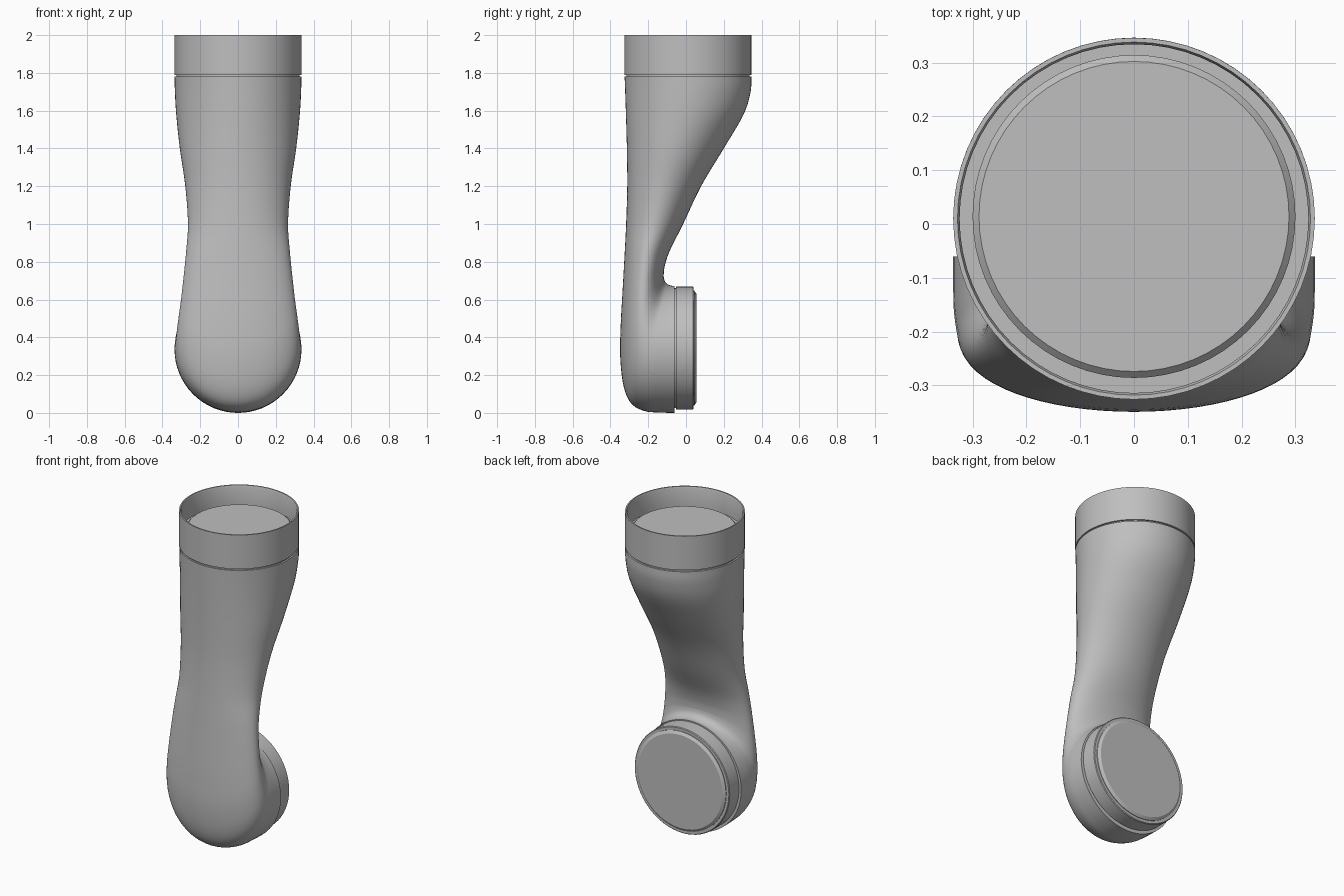
import bpy, bmesh, math
from mathutils import Vector, Matrix

cube = bpy.data.objects.get("Cube")
if cube:
    bpy.data.objects.remove(cube, do_unlink=True)

grey = bpy.data.materials.new("light grey")
grey.use_nodes = True
COLOUR = (0.52, 0.52, 0.52, 1)
grey.diffuse_color = COLOUR
grey.node_tree.nodes["Principled BSDF"].inputs["Base Color"].default_value = COLOUR

SIDES = 64


def finish(name, bm, angle):
    bmesh.ops.recalc_face_normals(bm, faces=bm.faces)
    mesh = bpy.data.meshes.new(name)
    bm.to_mesh(mesh)
    bm.free()
    mesh.materials.append(grey)
    obj = bpy.data.objects.new(name, mesh)
    bpy.context.collection.objects.link(obj)
    bpy.ops.object.select_all(action='DESELECT')
    obj.select_set(True)
    bpy.context.view_layer.objects.active = obj
    bpy.ops.object.shade_smooth_by_angle(angle=math.radians(angle))
    return obj


def loft(bm, rings):
    """Bridge rings of points and close both ends."""
    loops = [[bm.verts.new(p) for p in ring] for ring in rings]
    for a, b in zip(loops, loops[1:]):
        for i in range(SIDES):
            j = (i + 1) % SIDES
            bm.faces.new((a[i], a[j], b[j], b[i]))
    bm.faces.new(loops[0])
    bm.faces.new(loops[-1])


def turned(name, profile, matrix):
    """Solid of revolution from (radius, height) pairs."""
    bm = bmesh.new()
    turns = [2 * math.pi * i / SIDES for i in range(SIDES)]
    loft(bm, [[matrix @ Vector((r * math.cos(t), r * math.sin(t), h)) for t in turns]
              for r, h in profile])
    return finish(name, bm, 30)


def spline(points, steps):
    """Catmull-Rom curve through tuples of any length."""
    padded = [points[0]] + points + [points[-1]]
    out = []
    for a, b, c, d in zip(padded, padded[1:], padded[2:], padded[3:]):
        for s in range(steps):
            t = s / steps
            out.append([0.5 * (2*q + (r-p)*t + (2*p-5*q+4*r-s4)*t*t + (3*q-p-3*r+s4)*t**3)
                        for p, q, r, s4 in zip(a, b, c, d)])
    out.append(points[-1])
    return out


# Curved arm shell: back y, back z, front y, front z, half width
sections = [
    (-0.06, 0.672, -0.06, 0.0, 0.336),
    (-0.08, 0.674, -0.14, 0.002, 0.336),
    (-0.095, 0.68, -0.22, 0.01, 0.335),
    (-0.105, 0.688, -0.29, 0.05, 0.33),
    (-0.112, 0.698, -0.33, 0.14, 0.324),
    (-0.116, 0.71, -0.348, 0.29, 0.314),
    (-0.118, 0.73, -0.346, 0.46, 0.302),
    (-0.112, 0.78, -0.335, 0.66, 0.288),
    (-0.085, 0.86, -0.325, 0.84, 0.275),
    (-0.015, 1.0, -0.317, 1.0, 0.265),
    (0.08, 1.2, -0.311, 1.2, 0.279),
    (0.2, 1.4, -0.313, 1.4, 0.308),
    (0.305, 1.58, -0.318, 1.58, 0.327),
    (0.342, 1.7, -0.322, 1.7, 0.334),
    (0.346, 1.78, -0.325, 1.78, 0.336),
]
bm = bmesh.new()
rings = []
for by, bz, fy, fz, w in spline(sections, 5):
    back, front = Vector((0, by, bz)), Vector((0, fy, fz))
    mid, half = (back + front) / 2, (front - back) / 2
    rings.append([mid + half * math.cos(t) + Vector((w * math.sin(t), 0, 0))
                  for t in (2 * math.pi * i / SIDES for i in range(SIDES))])
loft(bm, rings)
finish("arm_shell", bm, 40)

# Upper socket: seam, open collar and recessed floor
upper = Matrix.Translation((0, 0.01, 0))
turned("upper_collar", [
    (0.326, 1.77), (0.326, 1.79), (0.336, 1.79), (0.336, 2.0),
    (0.328, 2.0), (0.324, 1.99), (0.324, 1.87)], upper)
turned("upper_joint_disc", [
    (0.3, 1.86), (0.3, 1.885), (0.288, 1.897)],
    Matrix.Translation((0, 0.014, 0)))

# Lower joint cap facing backwards
lower = Matrix.Translation((0, 0, 0.343)) @ Matrix.Rotation(-math.pi / 2, 4, 'X')
turned("lower_joint_cap", [
    (0.317, -0.08), (0.317, -0.054), (0.325, -0.054), (0.325, 0.036),
    (0.321, 0.04), (0.304, 0.04), (0.304, 0.044), (0.288, 0.055)], lower)
